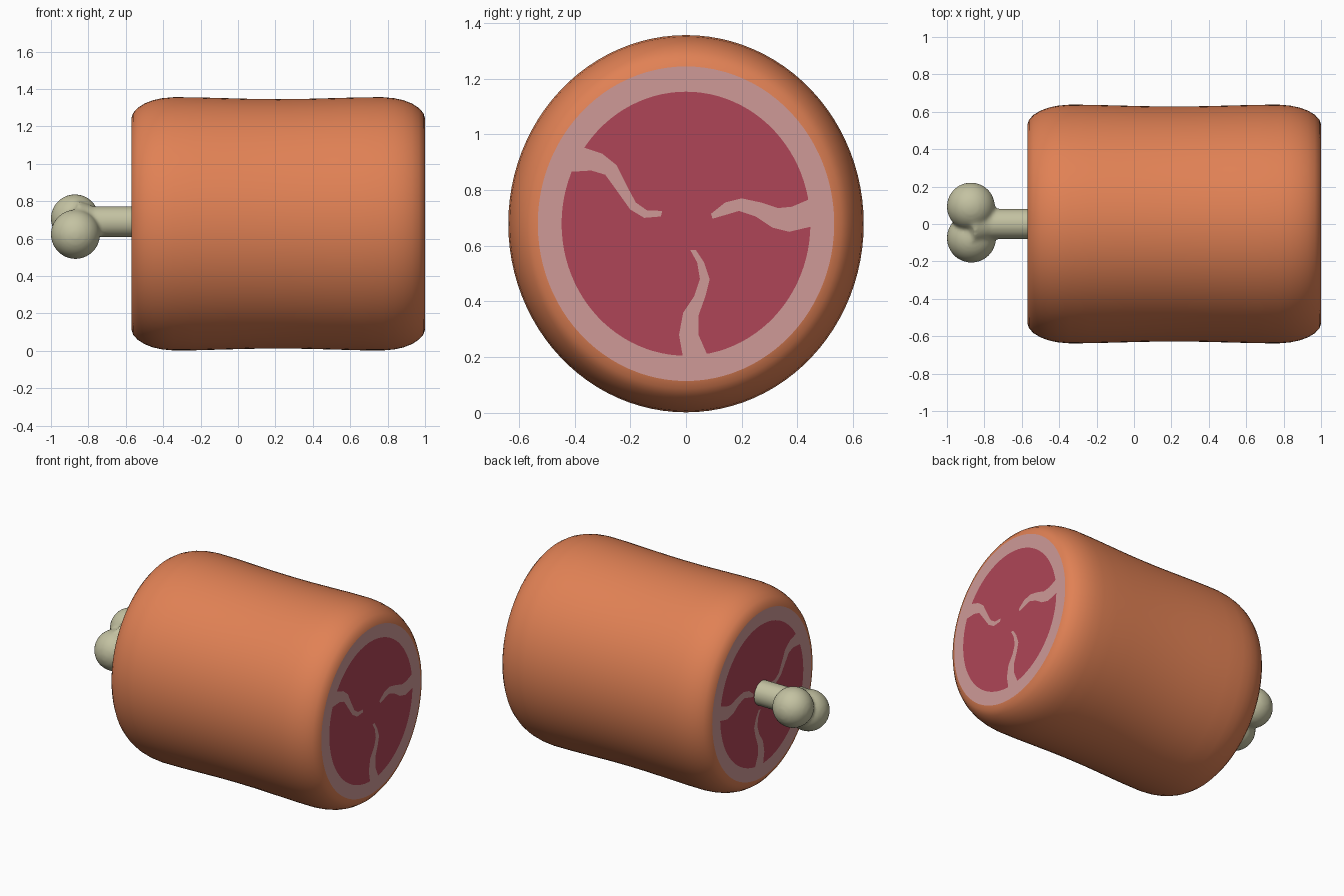
import bpy, bmesh, math
from mathutils import Vector, Matrix

if "Cube" in bpy.data.objects:
    bpy.data.objects.remove(bpy.data.objects["Cube"])

CX, CZ, HALF, RY, RZ, N = 0.215, 0.679, 0.785, 0.638, 0.677, 96
RIM, MEAT = 0.834, 0.70


def material(name, rgb):
    m = bpy.data.materials.new(name)
    m.diffuse_color = (*rgb, 1)
    m.use_nodes = True
    m.node_tree.nodes["Principled BSDF"].inputs["Base Color"].default_value = m.diffuse_color
    return m


rind_mat = material("rind", (0.75, 0.22, 0.09))
fat_mat = material("fat", (0.62, 0.32, 0.31))
meat_mat = material("meat", (0.43, 0.06, 0.095))
bone_mat = material("bone", (0.55, 0.54, 0.36))


def finish(name, bm, mat, smooth=False):
    me = bpy.data.meshes.new(name)
    bm.to_mesh(me)
    bm.free()
    for p in me.polygons:
        p.use_smooth = smooth
    ob = bpy.data.objects.new(name, me)
    bpy.context.collection.objects.link(ob)
    me.materials.append(mat)
    return ob


def ring(bm, x, s):
    return [bm.verts.new((x, RY * s * math.cos(a), CZ + RZ * s * math.sin(a)))
            for a in (2 * math.pi * i / N for i in range(N))]


def bridge(bm, a, b):
    for i in range(N):
        j = (i + 1) % N
        bm.faces.new((a[i], a[j], b[j], b[i]))


def face_outward(bm, side):
    bm.normal_update()
    for f in bm.faces:
        if f.normal.x * side < 0:
            f.normal_flip()


# Rind: rounded, slightly waisted elliptical barrel (half profile, mirrored)
half = [(.785, .834), (.776, .875), (.752, .915), (.715, .95), (.67, .976), (.62, .992),
        (.56, 1), (.45, .999), (.3, .993), (.15, .987)]
profile = [(-u, s) for u, s in half] + [(0, .985)] + [(u, s) for u, s in reversed(half)]
bm = bmesh.new()
rings = [ring(bm, CX + u, s) for u, s in profile]
for a, b in zip(rings, rings[1:]):
    bridge(bm, a, b)
finish("rind", bm, rind_mat, True)

# Marbling veins: both edges of each vein as (y, z), from the rim inward
veins = [
    ([(-.375, .955), (-.30, .93), (-.25, .89), (-.215, .82), (-.18, .755), (-.14, .727), (-.085, .725)],
     [(-.42, .865), (-.34, .87), (-.29, .855), (-.25, .80), (-.20, .73), (-.15, .70), (-.09, .705)]),
    ([(.45, .77), (.38, .74), (.33, .735), (.27, .755), (.20, .77), (.14, .755), (.09, .715)],
     [(.455, .67), (.37, .65), (.31, .665), (.25, .705), (.19, .725), (.14, .71), (.095, .697)]),
    ([(-.01, .195), (-.025, .28), (-.01, .36), (.03, .42), (.05, .48), (.04, .54), (.015, .585)],
     [(.08, .20), (.045, .28), (.045, .35), (.07, .42), (.085, .48), (.065, .54), (.035, .585)]),
]

# Cut faces on both ends: fat ring, meat disc and veins
for side, label in ((1, "right"), (-1, "left")):
    x = CX + side * HALF
    bm = bmesh.new()
    bridge(bm, ring(bm, x, RIM), ring(bm, x, MEAT))
    face_outward(bm, side)
    finish("fat_ring_" + label, bm, fat_mat)

    bm = bmesh.new()
    bm.faces.new(ring(bm, x, MEAT))
    face_outward(bm, side)
    finish("meat_" + label, bm, meat_mat)

    bm = bmesh.new()
    for e1, e2 in veins:
        va, vb = ([bm.verts.new((x + side * 0.002, y, z)) for y, z in e] for e in (e1, e2))
        for i in range(len(va) - 1):
            bm.faces.new((va[i], va[i + 1], vb[i + 1], vb[i]))
    face_outward(bm, side)
    finish("veins_" + label, bm, fat_mat)

# Bone: shaft, flare and two knobs fused into one smooth surface
bm = bmesh.new()
turn = Matrix.Rotation(-math.pi / 2, 4, 'Y')
for x0, x1, r0, r1 in ((-0.50, -0.88, .082, .082), (-0.74, -0.86, .07, .115)):
    bmesh.ops.create_cone(bm, cap_ends=True, segments=40, radius1=r0, radius2=r1, depth=x0 - x1,
                          matrix=Matrix.Translation(((x0 + x1) / 2, 0, 0.69)) @ turn)
for y, z, r in ((-0.075, 0.623, 0.132), (0.093, 0.708, 0.129)):
    bmesh.ops.create_uvsphere(bm, u_segments=40, v_segments=24, radius=r,
                              matrix=Matrix.Translation((-1.001 + r, y, z)))
bone = finish("bone", bm, bone_mat, True)
rm = bone.modifiers.new("fuse", 'REMESH')
rm.mode = 'VOXEL'
rm.voxel_size = 0.012
rm.use_smooth_shade = True
sm = bone.modifiers.new("soften", 'SMOOTH')
sm.factor = 0.5
sm.iterations = 6
